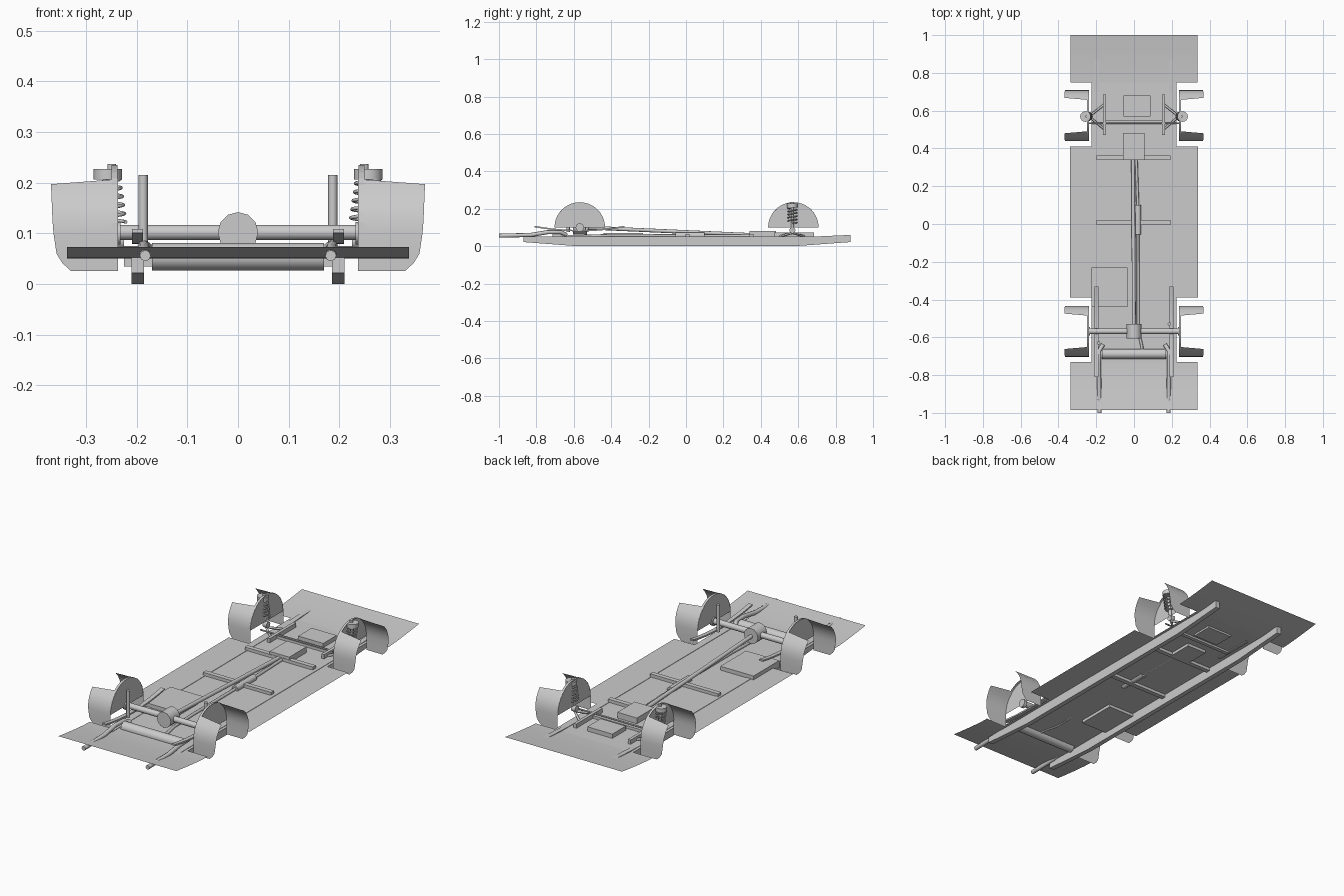
import bpy, bmesh, math
from mathutils import Vector

if "Cube" in bpy.data.objects:
    bpy.data.objects.remove(bpy.data.objects["Cube"])


def mesh_obj(name, verts, faces, smooth=False):
    me = bpy.data.meshes.new(name)
    me.from_pydata(verts, [], faces)
    ob = bpy.data.objects.new(name, me)
    bpy.context.collection.objects.link(ob)
    for p in me.polygons:
        p.use_smooth = smooth
    return ob


def box(name, x0, x1, y0, y1, z0, z1):
    v = [(x, y, z) for z in (z0, z1) for x, y in ((x0, y0), (x1, y0), (x1, y1), (x0, y1))]
    f = [(3, 2, 1, 0), (4, 5, 6, 7)] + [(i, (i + 1) % 4, 4 + (i + 1) % 4, 4 + i) for i in range(4)]
    return mesh_obj(name, v, f)


def extrude_x(name, profile, x0, x1):
    """Closed (y, z) profile extruded along x."""
    n = len(profile)
    v = [(x, y, z) for x in (x0, x1) for y, z in profile]
    f = [tuple(range(n)), tuple(range(2 * n - 1, n - 1, -1))]
    f += [(i, n + i, n + (i + 1) % n, (i + 1) % n) for i in range(n)]
    ob = mesh_obj(name, v, f)
    bm = bmesh.new()
    bm.from_mesh(ob.data)
    bmesh.ops.recalc_face_normals(bm, faces=bm.faces)
    bm.to_mesh(ob.data)
    bm.free()
    return ob


def pipe(name, pts, r, res=2):
    cu = bpy.data.curves.new(name, 'CURVE')
    cu.dimensions = '3D'
    cu.bevel_depth = r
    cu.bevel_resolution = res
    cu.use_fill_caps = True
    sp = cu.splines.new('POLY')
    sp.points.add(len(pts) - 1)
    for p, c in zip(sp.points, pts):
        p.co = (*c, 1)
    ob = bpy.data.objects.new(name, cu)
    bpy.context.collection.objects.link(ob)
    return ob


def cyl(name, a, b, r, n=16):
    a, b = Vector(a), Vector(b)
    bpy.ops.mesh.primitive_cylinder_add(vertices=n, radius=r, depth=(b - a).length, location=(a + b) / 2)
    ob = bpy.context.object
    ob.name = name
    ob.rotation_euler = (b - a).to_track_quat('Z', 'Y').to_euler()
    bpy.ops.object.shade_smooth_by_angle(angle=math.radians(40))
    return ob


# floor pan: flat in the middle, both ends curve up, notched at the wheels
def floor_z(y):
    return 0.05 + 0.025 * (max(0, abs(y) - 0.75) / 0.25) ** 1.3


fv, ff = [], []
for y0, y1, w, n in ((-0.985, -0.73, 0.337, 6), (-0.73, -0.39, 0.225, 1), (-0.39, 0.41, 0.34, 1),
                     (0.41, 0.75, 0.225, 1), (0.75, 1.0, 0.335, 6)):
    b = len(fv)
    for i in range(n + 1):
        y = y0 + (y1 - y0) * i / n
        fv += [(-w, y, floor_z(y)), (w, y, floor_z(y))]
    ff += [(b + 2 * i, b + 2 * i + 1, b + 2 * i + 3, b + 2 * i + 2) for i in range(n)]
mesh_obj("floor_pan", fv, ff, True)

# boxes along the middle
box("gearbox", -0.057, 0.055, 0.34, 0.482, 0.035, 0.08)
box("oil_pan", -0.055, 0.088, 0.57, 0.68, 0.04, 0.072)
box("fuel_tank", -0.225, -0.035, -0.44, -0.23, 0.035, 0.07)
for y in (0.008, 0.35):
    box("crossmember", -0.198, 0.192, y - 0.012, y + 0.012, 0.035, 0.066)
box("subframe_crossmember", -0.155, 0.155, 0.53, 0.55, 0.04, 0.064)


# arch side sheets: vertical low down, then follow the wheel circle
R = 0.135
ROWS = ((0.026, 0.33), (0.042, 0.347), (0.06, 0.358), (0.1, 0.364), (0.125, 0.366),
        (0.15, 0.367), (0.175, 0.368), (0.197, 0.369))


def arch(name, s, yc):
    for d in (-1, 1):
        v = []
        for z, xo in ROWS:
            for x, zz in ((0.237, z + (0.01 if z > 0.18 else 0)), (xo, z)):
                off = math.sqrt(max(0, R * R - max(0, zz - 0.1) ** 2))
                v.append((s * x, yc + d * off, zz))
        f = [(2 * i, 2 * i + 1, 2 * i + 3, 2 * i + 2) for i in range(len(ROWS) - 1)]
        if s * d > 0:
            f = [q[::-1] for q in f]
        mesh_obj(name + "_side_sheet", v, f, True)
    # half-round inner wall with a narrow rim
    n = 20
    arc = [(yc + R * math.cos(math.pi * i / n), 0.1 + R * math.sin(math.pi * i / n)) for i in range(n + 1)]
    v = [(s * x, y, z) for x in (0.238, 0.25) for y, z in arc]
    f = [tuple(range(n + 1))] + [(i, i + 1, n + 2 + i, n + 1 + i) for i in range(n)]
    mesh_obj(name + "_inner_wall", v, f)


RY, FY = -0.568, 0.574
for s in (-1, 1):
    arch("axle_end_arch", s, RY)
    arch("steering_end_arch", s, FY)

    # chassis rail with tapered ends
    extrude_x("chassis_rail", [(-0.87, 0.052), (-0.87, 0.022), (-0.58, 0.0), (0.58, 0.0),
                               (0.88, 0.022), (0.88, 0.06), (0.7, 0.052)], s * 0.185, s * 0.21)

    # bowed leaf spring
    ys = [-0.81 + 0.48 * i / 10 for i in range(11)]
    top = [(y, 0.087 + 0.022 * ((y + 0.57) / 0.24) ** 2) for y in ys]
    extrude_x("leaf_spring", top + [(y, z - 0.008) for y, z in reversed(top)], s * 0.187, s * 0.209)

    # shock absorbers, staggered about the axle
    sy = -0.53 if s > 0 else -0.63
    cyl("shock_absorber", (s * 0.187, sy, 0.075), (s * 0.187, sy, 0.215), 0.009, 12)
    cyl("axle_flange", (s * 0.232, RY, 0.1), (s * 0.248, RY, 0.1), 0.022)

    # tailpipe
    pipe("tailpipe", [(s * 0.165, -0.64, 0.06), (s * 0.184, -0.67, 0.075), (s * 0.186, -0.74, 0.075),
                      (s * 0.184, -0.83, 0.06), (s * 0.183, -1.0, 0.056)], 0.011)

    # strut with coil spring
    low, up = Vector((s * 0.238, FY - 0.005, 0.07)), Vector((s * 0.257, FY - 0.005, 0.207))
    cyl("strut", low, up, 0.008, 10)
    cyl("strut_mount", (s * 0.257, FY - 0.005, 0.206), (s * 0.257, FY - 0.005, 0.227), 0.028)
    cyl("strut_cap", (s * 0.249, FY - 0.005, 0.226), (s * 0.249, FY - 0.005, 0.237), 0.009, 10)
    coil = []
    for i in range(61):
        t, a = i / 60, 2 * math.pi * 5 * i / 60
        c = low.lerp(up, 0.38 + 0.62 * t)
        coil.append((c.x + 0.024 * math.cos(a), c.y + 0.024 * math.sin(a), c.z))
    pipe("coil_spring", coil, 0.0035, 1)

    # subframe side and wishbone arms
    box("subframe_side", s * 0.155 - 0.008, s * 0.155 + 0.008, 0.47, 0.685, 0.045, 0.072)
    for y in (0.5, 0.635):
        pipe("wishbone_arm", [(s * 0.155, y, 0.052), (s * 0.238, FY - 0.005, 0.07)], 0.006, 1)
    cyl("wheel_hub", (s * 0.225, FY - 0.005, 0.085), (s * 0.247, FY - 0.005, 0.085), 0.016)

# steering tie rod
pipe("tie_rod", [(-0.245, 0.533, 0.068), (0.245, 0.533, 0.068)], 0.004, 1)

# axle, differential and drive shaft
cyl("axle_tube", (-0.238, RY, 0.102), (0.238, RY, 0.102), 0.015)
cyl("differential", (0, -0.605, 0.102), (0, -0.53, 0.102), 0.04, 12)
cyl("drive_shaft", (0, -0.54, 0.1), (-0.005, 0.35, 0.06), 0.01, 12)

# exhaust line and mufflers
pipe("exhaust_pipe", [(0.012, 0.34, 0.056), (0.02, 0.1, 0.056), (0.021, -0.06, 0.057), (0.022, -0.4, 0.058),
                      (0.022, -0.56, 0.053), (0.042, -0.65, 0.053), (0.042, -0.68, 0.053)], 0.0075)
cyl("center_muffler", (0.021, -0.055, 0.057), (0.021, 0.1, 0.057), 0.017)
cyl("cross_muffler", (-0.17, -0.688, 0.054), (0.17, -0.688, 0.054), 0.027)
